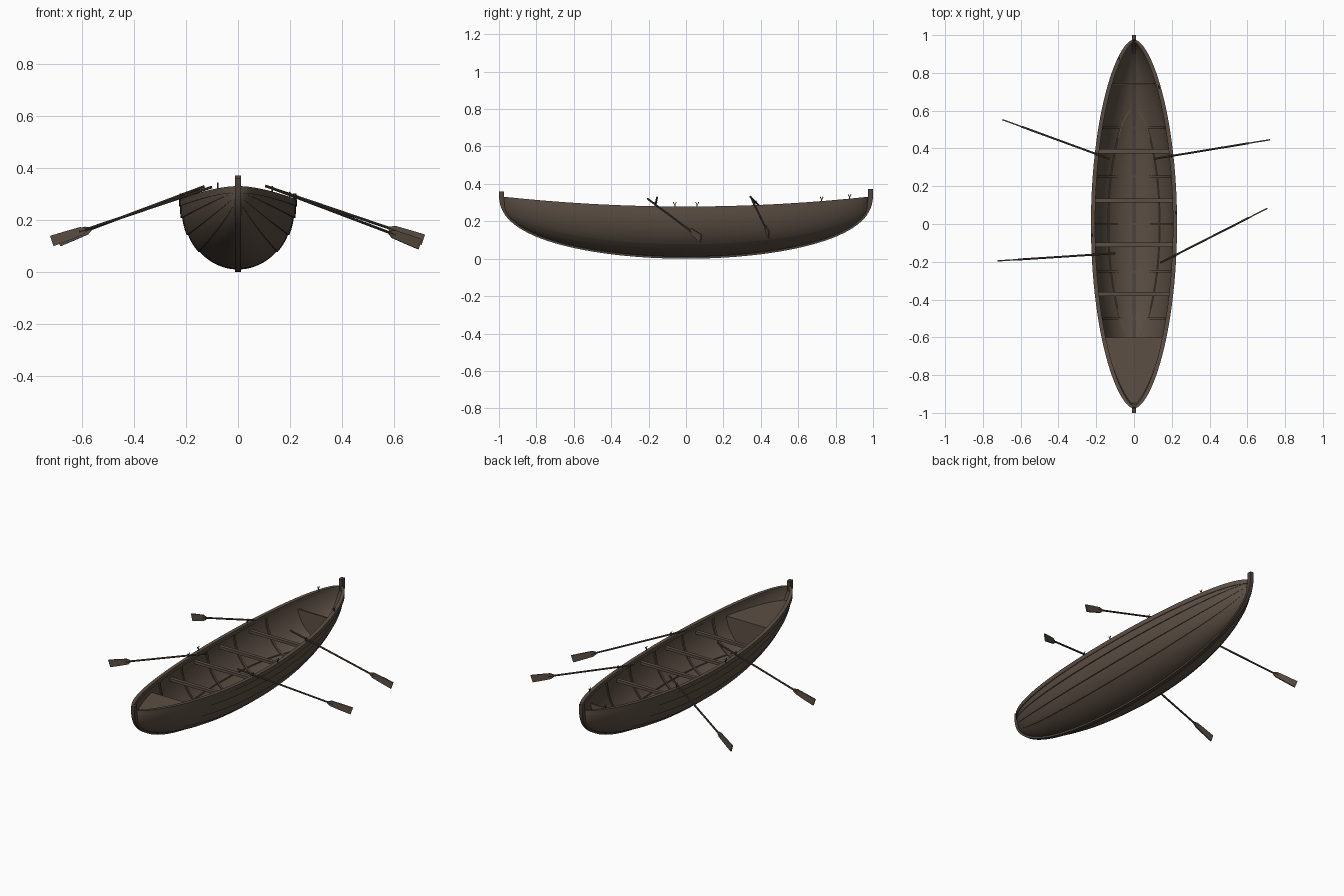
import bpy, bmesh, math
from mathutils import Vector

if "Cube" in bpy.data.objects:
    bpy.data.objects.remove(bpy.data.objects["Cube"])

def mat(name, c):
    m = bpy.data.materials.new(name)
    m.diffuse_color = (*c, 1)
    m.use_nodes = True
    m.node_tree.nodes["Principled BSDF"].inputs["Base Color"].default_value = m.diffuse_color
    return m

WOOD = mat("brown wood", (0.105, 0.077, 0.057))
DARK = mat("dark wood", (0.075, 0.056, 0.043))

def loft(name, rings, m, smooth=True):
    """Join closed rings of points into one capped solid."""
    bm = bmesh.new()
    rows = [[bm.verts.new(p) for p in r] for r in rings]
    n = len(rows[0])
    for a, b in zip(rows, rows[1:]):
        for i in range(n):
            bm.faces.new((a[i], a[(i + 1) % n], b[(i + 1) % n], b[i]))
    bm.faces.new(rows[0])
    bm.faces.new(rows[-1][::-1])
    bmesh.ops.recalc_face_normals(bm, faces=bm.faces)
    me = bpy.data.meshes.new(name)
    bm.to_mesh(me)
    bm.free()
    me.materials.append(m)
    o = bpy.data.objects.new(name, me)
    bpy.context.collection.objects.link(o)
    if smooth:
        bpy.ops.object.select_all(action='DESELECT')
        o.select_set(True)
        bpy.context.view_layer.objects.active = o
        bpy.ops.object.shade_smooth_by_angle(angle=math.radians(32))
    return o

def rod(name, a, b, r, m, n=8):
    a, b = Vector(a), Vector(b)
    q = (b - a).to_track_quat('Z', 'Y')
    circ = [q @ Vector((r * math.cos(t), r * math.sin(t), 0))
            for t in [2 * math.pi * i / n for i in range(n)]]
    return loft(name, [[a + c for c in circ], [b + c for c in circ]], m)

# Hull lines
END = 0.975
def width(y):
    return max(0.222 * max(0, 1 - (y / END) ** 2) ** 0.61, 0.003)
def sheer(y):
    return 0.275 + 0.055 * y * y
def keel(y):
    return 0.35 * (1 - max(0, 1 - y * y) ** 0.4)
def section(y, a, off=0.0):
    s, k = sheer(y), keel(y) + 0.01
    x = max(width(y) - off, 0.001) * math.copysign(abs(math.sin(a)) ** (1 + 0.4 * y ** 4), a)
    return Vector((x, y, s - (s - k - max(off, 0)) * math.cos(a)))
def angle_at(y, z, off):
    s, k = sheer(y), keel(y) + 0.01
    return math.acos(min(1, max(0, (s - z) / (s - k - off))))
def half_at(y, z, off=0.008):
    return max(section(y, angle_at(y, z, off), off).x, 0.001)

def stations(n, end=END):
    return [end * math.sin(math.pi * (i / n - 0.5)) for i in range(n + 1)]

# Lapped plank hull: every plank stands proud at its lower edge
laps = [0, 42, 60, 75.5, 90]
half = []
for j, (a0, a1) in enumerate(zip(laps, laps[1:])):
    for i in range(7):
        f = i / 6
        half.append((math.radians(a0 + (a1 - a0) * f), 0 if j == 0 else 0.006 * (1 - f)))
outer = [(-a, o) for a, o in half[:0:-1]] + half
inner = [math.radians(90 - 180 * i / 28) for i in range(29)]
loft("hull", [[section(y, a, -o * width(y) / 0.222) for a, o in outer] +
              [section(y, a, 0.01) for a in inner] for y in stations(56)], WOOD)

# Keel running up into both stem posts
path = [Vector((0, -1, 0.36))]
for i in range(61):
    y = math.sin(math.pi * (i / 60 - 0.5))
    path.append(Vector((0, y, keel(y))))
path.append(Vector((0, 1, 0.372)))
rings = []
for i, p in enumerate(path):
    t = (path[min(i + 1, len(path) - 1)] - path[max(i - 1, 0)]).normalized()
    q = p + Vector((0, -t.z, t.y)) * 0.027
    rings.append([p + Vector((-0.011, 0, 0)), p + Vector((0.011, 0, 0)),
                  q + Vector((0.011, 0, 0)), q + Vector((-0.011, 0, 0))])
loft("keel_and_stems", rings, DARK)

# Gunwales and inner stringers on each side
for side, sx in (("left", -1), ("right", 1)):
    rings = []
    for y in stations(48):
        w, s = width(y), sheer(y)
        a, b = max(w - 0.016, 0.001) * sx, (w + 0.006) * sx
        rings.append([(a, y, s - 0.018), (b, y, s - 0.022), (b, y, s + 0.004), (a, y, s + 0.004)])
    loft("gunwale_" + side, rings, WOOD)
    rings = []
    for i in range(31):
        y = -0.59 + 1.19 * i / 30
        x = half_at(y, 0.078)
        rings.append([(sx * (x + .004), y, .073), (sx * (x + .004), y, .082),
                      (sx * max(x - .004, 0), y, .082), (sx * max(x - .004, 0), y, .073)])
    loft("stringer_" + side, rings, WOOD)

# Curved ribs
for i, y in enumerate((0.51, 0.25, 0.0, -0.25, -0.5)):
    rings = []
    for j in range(25):
        a = math.radians(-86 + 172 * j / 24)
        rings.append([section(y + d, a, o) for d, o in
                      ((-.006, .008), (.006, .008), (.006, .017), (-.006, .017))])
    loft(f"rib_{i}", rings, WOOD)

# Narrow cross seats
for i, y in enumerate((0.385, 0.125, -0.11, -0.37)):
    w = half_at(y, 0.235)
    loft(f"cross_seat_{i}", [[(x, y - .011, .226), (x, y + .011, .226),
                              (x, y + .011, .242), (x, y - .011, .242)] for x in (-w, w)], WOOD, False)

# Bulkheads
for name, y, top in (("bow_bulkhead", -0.61, 0.25), ("stern_bulkhead", 0.735, 0.25)):
    rings = []
    for yy in (y, y + 0.01):
        A = angle_at(yy, top, 0.007)
        rings.append([section(yy, A * (j / 10 - 1), 0.007) for j in range(21)])
    loft(name, rings, WOOD, False)

# Raised end deck
rings = []
for i in range(21):
    y = -0.6 - 0.35 * i / 20
    w = half_at(y, 0.25, 0.006)
    rings.append([(-w, y, .24), (w, y, .24), (w, y, .252), (-w, y, .252)])
loft("end_deck", rings, WOOD, False)

# Oars with flat upright blades
oars = [((-.13, .345, .33), (-.69, .55, .12)), ((.105, .345, .332), (.713, .445, .125)),
        ((-.10, -.155, .328), (-.717, -.195, .12)), ((.14, -.205, .32), (.70, .08, .108))]
locks = [(.222, .06), (-.222, -.06), (.132, .725), (-.078, .875)]
for i, (a, b) in enumerate(oars):
    a, b = Vector(a), Vector(b)
    d = (b - a).normalized()
    side = d.cross(Vector((0, 0, 1))).normalized()
    up = side.cross(d)
    rod(f"oar_shaft_{i}", a, b - d * 0.11, 0.0052, DARK)
    rings = []
    for back, h in ((.14, .006), (.12, .016), (.06, .019), (0, .021)):
        c = b - d * back
        rings.append([c + side * (.0035 * u) + up * (h * v) for u, v in ((-1, -1), (1, -1), (1, 1), (-1, 1))])
    loft(f"oar_blade_{i}", rings, WOOD, False)
    # where the oar crosses the rail
    f = next(k / 200 for k in range(201)
             if abs(a.lerp(b, k / 200).x) >= width(a.lerp(b, k / 200).y) - 0.005)
    p = a.lerp(b, f)
    locks.append((p.x, p.y))

# Forked oarlocks
for i, (x, y) in enumerate(locks):
    z = sheer(y)
    rod(f"oarlock_pin_{i}", (x, y, z - .005), (x, y, z + .012), 0.003, DARK, 6)
    for s in (-1, 1):
        rod(f"oarlock_fork_{i}_{'ab'[s > 0]}", (x, y, z + .01), (x, y + s * .008, z + .027), 0.0025, DARK, 6)
